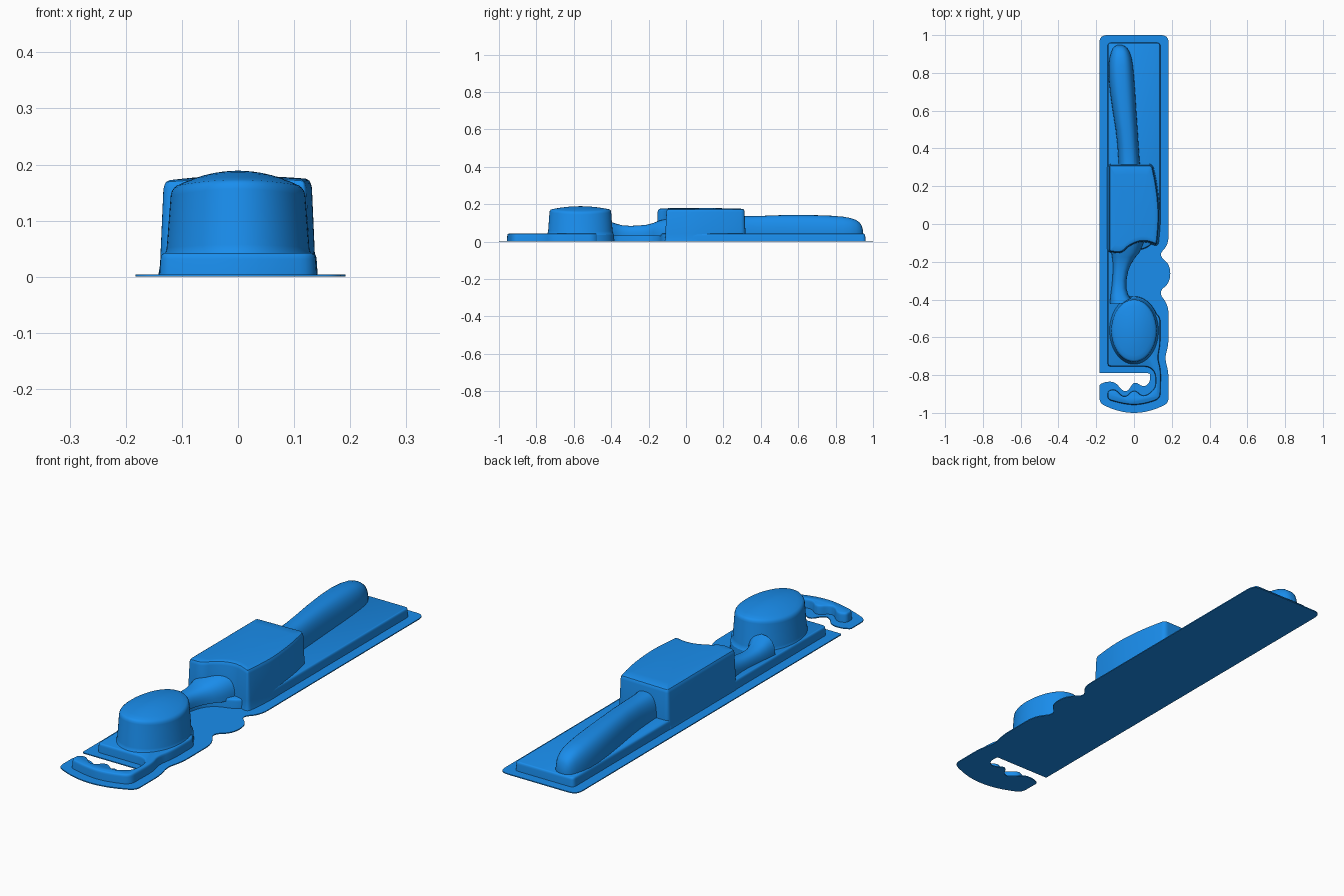
import bpy, bmesh, math
from mathutils import Vector

if "Cube" in bpy.data.objects:
    bpy.data.objects.remove(bpy.data.objects["Cube"])


def rounded(points, steps=6):
    """Closed outline from (x, y, r): each corner is replaced by a curve reaching r along both edges."""
    out, n = [], len(points)
    for i in range(n):
        p = Vector(points[i][:2])
        a, b = Vector(points[i - 1][:2]) - p, Vector(points[(i + 1) % n][:2]) - p
        r = points[i][2]
        s = p + a.normalized() * min(r, a.length * 0.49)
        e = p + b.normalized() * min(r, b.length * 0.49)
        for k in range(steps + 1):
            t = k / steps
            out.append(s * (1 - t) ** 2 + p * 2 * t * (1 - t) + e * t * t)
    area = sum(out[i - 1].cross(out[i]) for i in range(len(out)))
    return out if area > 0 else out[::-1]


def offset(outline, d):
    res, n = [], len(outline)
    for i in range(n):
        t1 = (outline[i] - outline[i - 1]).normalized()
        t2 = (outline[(i + 1) % n] - outline[i]).normalized()
        n1, n2 = Vector((t1.y, -t1.x)), Vector((t2.y, -t2.x))
        m = (n1 + n2).normalized()
        res.append(outline[i] + m * d / max(0.5, m.dot(n1)))
    return res


def skin(name, rings):
    """Bridge equal-length rings of 3D points and cap both ends."""
    bm = bmesh.new()
    loops = [[bm.verts.new(p) for p in ring] for ring in rings]
    n = len(loops[0])
    for lo, hi in zip(loops, loops[1:]):
        for i in range(n):
            j = (i + 1) % n
            bm.faces.new((lo[i], lo[j], hi[j], hi[i]))
    bm.faces.new(loops[0][::-1])
    bm.faces.new(loops[-1])
    bmesh.ops.recalc_face_normals(bm, faces=bm.faces)
    mesh = bpy.data.meshes.new(name)
    bm.to_mesh(mesh)
    bm.free()
    ob = bpy.data.objects.new(name, mesh)
    bpy.context.collection.objects.link(ob)
    bpy.ops.object.select_all(action='DESELECT')
    ob.select_set(True)
    bpy.context.view_layer.objects.active = ob
    bpy.ops.object.shade_smooth_by_angle(angle=math.radians(32))
    mat = bpy.data.materials.get("blue_plastic") or bpy.data.materials.new("blue_plastic")
    mat.diffuse_color = (0.01, 0.27, 0.85, 1)
    mat.use_nodes = True
    mat.node_tree.nodes["Principled BSDF"].inputs["Base Color"].default_value = mat.diffuse_color
    mesh.materials.append(mat)
    return ob


def slab(name, outline, profile, height, domed=False):
    """Stack offset outlines; profile is (offset, fraction of height(x, y))."""
    rings = []
    for d, f in profile:
        rings.append([(p.x, p.y, f * height(p.x, p.y)) for p in offset(outline, d)])
    if domed:
        last = offset(outline, profile[-1][0])
        c = sum(last, Vector((0, 0))) / len(last)
        for s in (0.85, 0.7, 0.55, 0.4, 0.25, 0.1, 0.02):
            q = [c + (p - c) * s for p in last]
            rings.append([(p.x, p.y, height(p.x, p.y)) for p in q])
    return skin(name, rings)


def arch_loft(name, sections, base=0.03, power=0.75, n=20):
    """Arched cross-sections (y, left x, right x, top z) lofted along y."""
    rings = []
    for y, xl, xr, h in sections:
        c, w = (xl + xr) / 2, (xr - xl) / 2
        ring = []
        for k in range(n + 1):
            a = math.pi * k / n
            co = math.cos(a)
            ring.append((c + w * math.copysign(abs(co) ** power, co), y,
                         base + (h - base) * max(0.0, math.sin(a)) ** power))
        rings.append(ring)
    return skin(name, rings)


# Thin flat backing sheet with finger bulge and open hanging slot
sheet = rounded([
    (-.183, 1, .04), (.183, 1, .04), (.183, -.11, .05), (.128, -.165, .04),
    (.192, -.215, 1), (.192, -.31, 1), (.128, -.36, .04), (.183, -.43, .05),
    (.183, -.64, .05), (.162, -.71, .05), (.183, -.78, .05), (.183, -.95, .03),
    (.09, -.99, 1), (0, -1.003, 1), (-.09, -.99, 1), (-.183, -.95, .03),
    (-.183, -.85, .01), (-.15, -.835, .02), (-.10, -.835, 1), (-.06, -.885, 1),
    (-.03, -.885, 1), (0, -.83, 1), (.05, -.865, 1), (.085, -.84, .03),
    (.085, -.79, .012), (-.183, -.79, .008)])
slab("backing_sheet", sheet, [(0, 0), (0, 1)], lambda x, y: 0.004)

# Low raised tray following the sheet, scooped beside the neck, hooked round the slot
tray = rounded([
    (-.14, .96, .02), (.14, .96, .02), (.14, 0, .06), (.10, -.12, .06),
    (-.02, -.15, .1), (-.06, -.25, .1), (-.05, -.40, .05), (.06, -.43, .05),
    (.14, -.49, .03), (.14, -.64, .05), (.125, -.71, .05), (.143, -.77, .05),
    (.14, -.925, .03), (.07, -.95, 1), (0, -.96, 1), (-.07, -.95, 1),
    (-.14, -.93, .02), (-.14, -.885, .015), (-.10, -.87, 1), (-.05, -.925, 1),
    (0, -.87, 1), (.05, -.92, 1), (.114, -.87, .03), (.114, -.79, .03),
    (.08, -.755, .03), (-.14, -.755, .02)])
slab("raised_tray", tray,
     [(0, .05), (-.002, .75), (-.003, .88), (-.005, .96), (-.008, 1)],
     lambda x, y: 0.042)

# Tall central block with bowed right side and notched front
block = rounded([
    (-.138, .318, .02), (.10, .318, .025), (.125, .20, 1), (.138, .07, 1),
    (.135, -.02, 1), (.125, -.115, .02), (.05, -.09, 1), (-.02, -.115, 1),
    (-.065, -.16, .03), (-.138, -.15, .02)])
slab("central_block", block,
     [(.004, .02), (.001, .12), (0, .25), (-.005, .91), (-.007, .955),
      (-.010, .985), (-.016, 1)],
     lambda x, y: 0.180 - .006 * (x / .13) ** 2 - .003 * ((y - .08) / .23) ** 2, domed=True)

# Oval cup with a shallow domed lid
oval = [Vector((.127 * math.cos(a), -.565 + .172 * math.sin(a)))
        for a in (2 * math.pi * i / 72 for i in range(72))]
slab("oval_cup", oval,
     [(.010, .02), (.008, .23), (.003, .27), (0, .34), (-.007, .92),
      (-.009, .965), (-.013, .99), (-.018, 1)],
     lambda x, y: .189 - .035 * (x / .125) ** 2 - .020 * ((y + .565) / .17) ** 2, domed=True)

# Long handle with rounded tip
arch_loft("handle", [
    (.29, -.085, .035, .140), (.33, -.082, .030, .136), (.42, -.088, .024, .138),
    (.50, -.097, .019, .141), (.60, -.113, .012, .142), (.70, -.127, .006, .141),
    (.78, -.134, .000, .138), (.84, -.134, -.006, .133), (.88, -.129, -.013, .126),
    (.91, -.121, -.023, .115), (.93, -.112, -.035, .100), (.94, -.103, -.046, .084),
    (.947, -.088, -.062, .055)])

# Curved neck joining block and cup
arch_loft("neck", [
    (-.09, -.125, .055, .125), (-.15, -.120, .030, .110), (-.175, -.116, .008, .099),
    (-.21, -.112, -.015, .090), (-.25, -.112, -.031, .086), (-.30, -.115, -.040, .084),
    (-.34, -.119, -.040, .087), (-.375, -.124, -.030, .096), (-.42, -.128, 0, .112)])
